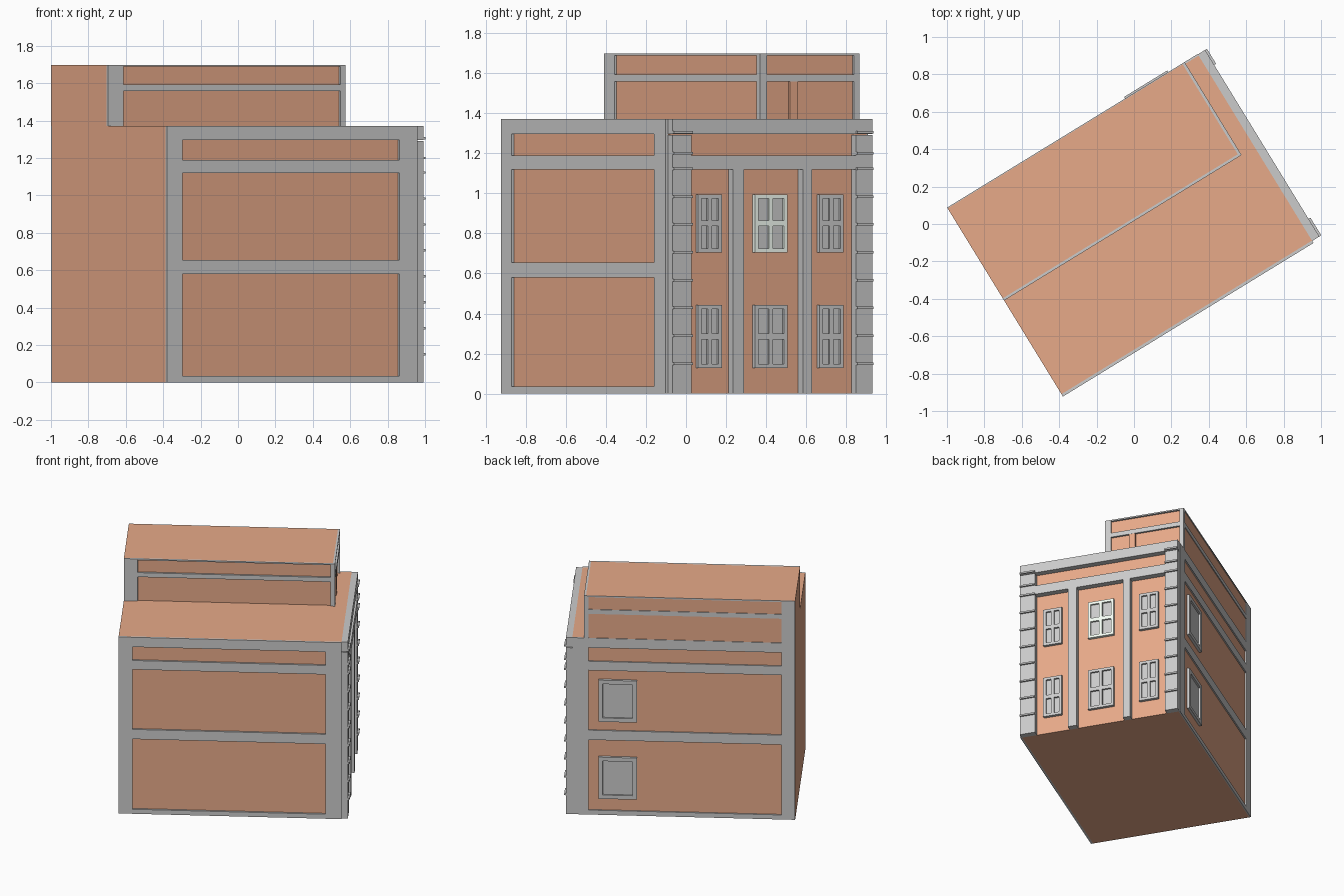
import bpy, math
from mathutils import Matrix

if "Cube" in bpy.data.objects:
    bpy.data.objects.remove(bpy.data.objects["Cube"])

# The building is laid out in its own axes (u = long, v = short), then turned
TURN = Matrix.Rotation(math.radians(31.5), 4, 'Z')


def material(name, color):
    m = bpy.data.materials.new(name)
    m.diffuse_color = color
    m.use_nodes = True
    m.node_tree.nodes["Principled BSDF"].inputs["Base Color"].default_value = m.diffuse_color
    return m


BRICK = material("brick", (0.80, 0.40, 0.25, 1))
WHITE = material("pale_frame", (0.92, 1.0, 0.92, 1))


def boxes(name, items, mat=None):
    """One object from boxes given as (u0, u1, v0, v1, z0, z1)."""
    verts, faces = [], []
    for u0, u1, v0, v1, z0, z1 in items:
        n = len(verts)
        for z in (z0, z1):
            verts += [(u0, v0, z), (u1, v0, z), (u1, v1, z), (u0, v1, z)]
        faces += [[n + i for i in f] for f in (
            (3, 2, 1, 0), (4, 5, 6, 7), (0, 1, 5, 4),
            (1, 2, 6, 5), (2, 3, 7, 6), (3, 0, 4, 7))]
    me = bpy.data.meshes.new(name)
    me.from_pydata(verts, [], faces)
    me.transform(TURN)
    ob = bpy.data.objects.new(name, me)
    bpy.context.collection.objects.link(ob)
    if mat:
        me.materials.append(mat)
    return ob


def frame(name, a, b, depth, heights, along, mat=None):
    """Flat frame with openings: a, b are lists of (outer, open, open, ..., outer)
    positions; every second gap is an opening."""
    items = []

    def add(p0, p1, z0, z1):
        d0, d1 = depth
        if z1 - z0 < 1e-4:
            return
        items.append((p0, p1, d0, d1, z0, z1) if along == 'u' else (d0, d1, p0, p1, z0, z1))
    z = heights
    for i in range(0, len(a), 2):                     # stiles
        add(a[i], a[i + 1], z[0], z[-1])
    for i in range(1, len(a) - 1, 2):                 # rails between stiles
        for j in range(0, len(z), 2):
            add(a[i], a[i + 1], z[j], z[j + 1])
    return boxes(name, items, mat)


# Brick masses
boxes("main_body", [(-0.806, 0.765, -0.573, 0.587, 0, 1.37)], BRICK)
boxes("upper_storey", [(-0.806, 0.668, 0.028, 0.592, 1.37, 1.698)], BRICK)

# Grey frames on the long sides
LOW = [0, 0.035, 0.58, 0.655, 1.12, 1.19, 1.295, 1.37]
HIGH = [1.37, 1.37, 1.558, 1.592, 1.688, 1.698]
SIDE = [-0.806, -0.708, 0.652]
frame("south_frame", SIDE + [0.765], None, (-0.588, -0.573), LOW, 'u')
frame("north_frame", SIDE + [0.765], None, (0.587, 0.597), LOW, 'u')
frame("upper_south_frame", SIDE + [0.683], None, (0.014, 0.028), HIGH, 'u')
frame("upper_north_frame", SIDE + [0.683], None, (0.592, 0.597), HIGH, 'u')
frame("upper_east_frame", [0.014, 0.057, 0.565, 0.597], None, (0.668, 0.683), HIGH, 'v')
boxes("upper_post", [(0.668, 0.682, 0.19, 0.237, 1.37, 1.558)], BRICK)

# Facade on the east end: piers, pilasters and horizontal bands
E0, E1 = 0.765, 0.81
PIERS = [(-0.575, -0.464), (0.50, 0.595)]
boxes("corner_piers", [(E0, E1, a, b, 0, 1.29) for a, b in PIERS])
boxes("pilasters", [(E0, E1, a, b, 0, 1.12) for a, b in ((-0.22, -0.156), (0.188, 0.241))])
boxes("facade_band", [(E0, E1, -0.464, 0.50, 1.12, 1.19)])
boxes("cornice", [(E0, E1, -0.575, 0.595, 1.295, 1.37)])

# Thin ledges across the corner piers
LEDGES = [0.15 + 0.139 * i for i in range(8)] + [1.2, 1.305]
boxes("quoin_ledges", [(E1, E1 + 0.012, a, b, z - 0.006, z + 0.006)
                       for a, b in PIERS for z in LEDGES])

# Four-pane facade windows
for col, mid, w in (("left", -0.342, 0.138), ("centre", 0.016, 0.19), ("right", 0.37, 0.142)):
    for row, z0, z1 in (("lower", 0.128, 0.443), ("upper", 0.705, 0.995)):
        h, zm, e = w / 2, (z0 + z1) / 2, 0.02
        white = WHITE if (col, row) == ("centre", "upper") else None
        v = [mid - h, mid - h + e, mid - 0.011, mid + 0.011, mid + h - e, mid + h]
        z = [z0, z0 + e, zm - 0.014, zm + 0.014, z1 - e, z1]
        frame(f"window_{col}_{row}", v, None, (E0, E0 + 0.022), z, 'v', white)
        boxes(f"panes_{col}_{row}", [(E0, E0 + 0.008, v[1], v[4], z[1], z[4])])

# Two square windows on the north side
for row, z0, z1 in (("lower", 0.129, 0.452), ("upper", 0.727, 1.05)):
    e = 0.03
    frame(f"north_window_{row}", [0.31, 0.31 + e, 0.58 - e, 0.58], None,
          (0.587, 0.607), [z0, z0 + e, z1 - e, z1], 'u')
    boxes(f"north_pane_{row}", [(0.31 + e, 0.58 - e, 0.587, 0.594, z0 + e, z1 - e)])
